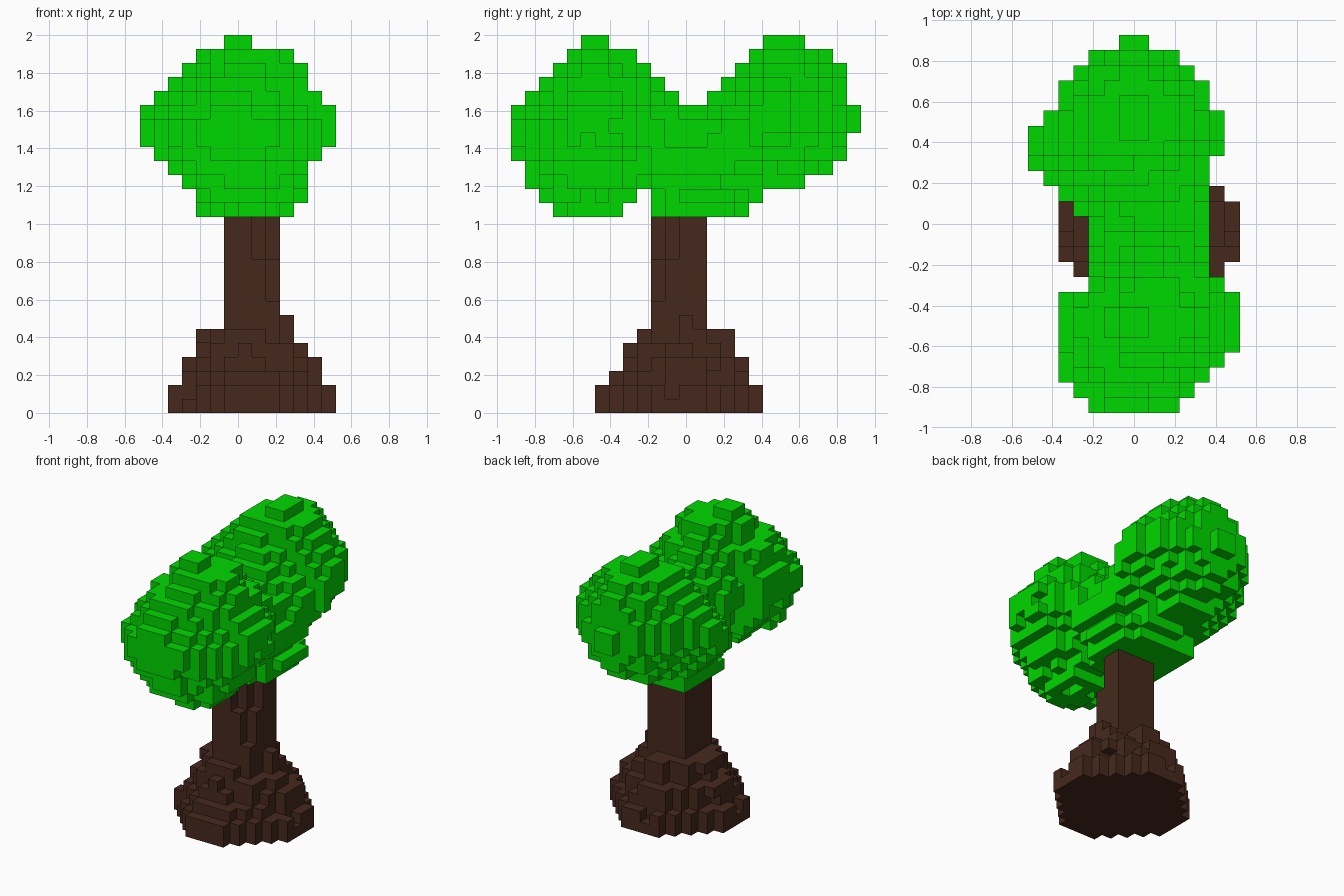
import bpy, bmesh, random

cube = bpy.data.objects.get("Cube")
if cube:
    bpy.data.objects.remove(cube, do_unlink=True)

random.seed(4)
V = 2 / 27                                # edge of one block
ORIGIN = (-7 * V, -12.5 * V, 0)           # corner of the block grid


def material(name, rgb):
    m = bpy.data.materials.new(name)
    m.use_nodes = True
    m.diffuse_color = (*rgb, 1)
    m.node_tree.nodes["Principled BSDF"].inputs["Base Color"].default_value = (*rgb, 1)
    return m


def oval(a0, a1, b0, b1, power, limit):
    """Blocks of a rounded diamond in a rectangle, with closeness to its rim."""
    ca, cb, ra, rb = (a0 + a1) / 2, (b0 + b1) / 2, (a1 - a0) / 2, (b1 - b0) / 2
    for a in range(a0, a1):
        for b in range(b0, b1):
            d = abs((a + .5 - ca) / ra) ** power + abs((b + .5 - cb) / rb) ** power
            if d <= limit:
                yield a, b, d


def build(name, cells, mat):
    """Skin a set of blocks with their outward faces only."""
    bm = bmesh.new()
    verts = {}

    def vert(p):
        if p not in verts:
            verts[p] = bm.verts.new([ORIGIN[n] + V * p[n] for n in range(3)])
        return verts[p]

    for c in sorted(cells):
        for axis in range(3):
            u, w = (axis + 1) % 3, (axis + 2) % 3
            for side in (0, 1):
                near = list(c)
                near[axis] += 2 * side - 1
                if tuple(near) in cells:
                    continue
                ring = []
                for du, dw in ((0, 0), (1, 0), (1, 1), (0, 1)):
                    p = list(c)
                    p[axis] += side
                    p[u] += du
                    p[w] += dw
                    ring.append(vert(tuple(p)))
                bm.faces.new(ring if side else ring[::-1])
    mesh = bpy.data.meshes.new(name)
    bm.to_mesh(mesh)
    bm.free()
    mesh.materials.append(mat)
    ob = bpy.data.objects.new(name, mesh)
    bpy.context.collection.objects.link(ob)
    return ob


bark = material("bark brown", (0.061, 0.022, 0.012))
leaf = material("leaf green", (0.0, 0.69, 0.0))

# Trunk: square column with a chipped front corner
trunk = {(i, j, k) for i in range(6, 10) for j in range(10, 14) for k in range(14)}
trunk -= {(9, 10, k) for k in range(8, 14)}
trunk -= {c for k in range(11, 14) for c in ((8, 10, k), (9, 11, k))}

# Flared root mound: x and y limits of each layer, with a few missing blocks
ROOTS = [(2, 14, 6, 18), (2, 14, 6, 18), (3, 13, 7, 17),
         (3, 13, 8, 17), (4, 12, 8, 16), (4, 11, 9, 16)]
for k, limits in enumerate(ROOTS):
    for i, j, d in oval(*limits, 1.4, 1.07):
        if d < .85 or k == 0 or random.random() > .15:
            trunk.add((i, j, k))
trunk.add((10, 12, 6))
build("trunk", trunk, bark)

# Twin-lobed crown: x and z limits of each slice from front to back
CROWN = [(4, 10, 18, 22), (3, 11, 16, 23), (2, 12, 15, 24), (2, 13, 14, 25), (2, 14, 14, 26),
         (2, 14, 14, 27), (2, 14, 14, 27), (2, 14, 14, 26), (4, 13, 15, 26), (4, 12, 16, 25),
         (4, 12, 14, 24), (4, 12, 14, 23), (4, 12, 14, 22), (3, 12, 14, 22), (2, 12, 14, 23),
         (1, 12, 14, 24), (0, 12, 14, 25), (0, 13, 15, 26), (0, 13, 16, 27), (1, 13, 16, 27),
         (2, 12, 16, 27), (2, 12, 17, 26), (3, 11, 17, 26), (4, 10, 18, 25), (6, 8, 20, 22)]
# Overall x limits of each crown layer, bottom to top
WIDTH = [(4, 11), (4, 12), (3, 12), (2, 12), (1, 13), (0, 14), (0, 14),
         (0, 14), (1, 13), (2, 12), (3, 12), (4, 11), (6, 8)]
crown = set()
for j, limits in enumerate(CROWN):
    for i, k, d in oval(*limits, 1.5, 1.04):
        lo, hi = WIDTH[k - 14]
        if lo <= i < hi and (d < .9 or k > 24 or random.random() > .15):
            crown.add((i, j, k))
# Underside of the crown where it rests on the trunk
for k, limits in ((14, (4, 11, 10, 17)), (15, (4, 12, 10, 18))):
    crown |= {(i, j, k) for i, j, d in oval(*limits, 2.5, 1)}
build("leaf_crown", crown, leaf)
